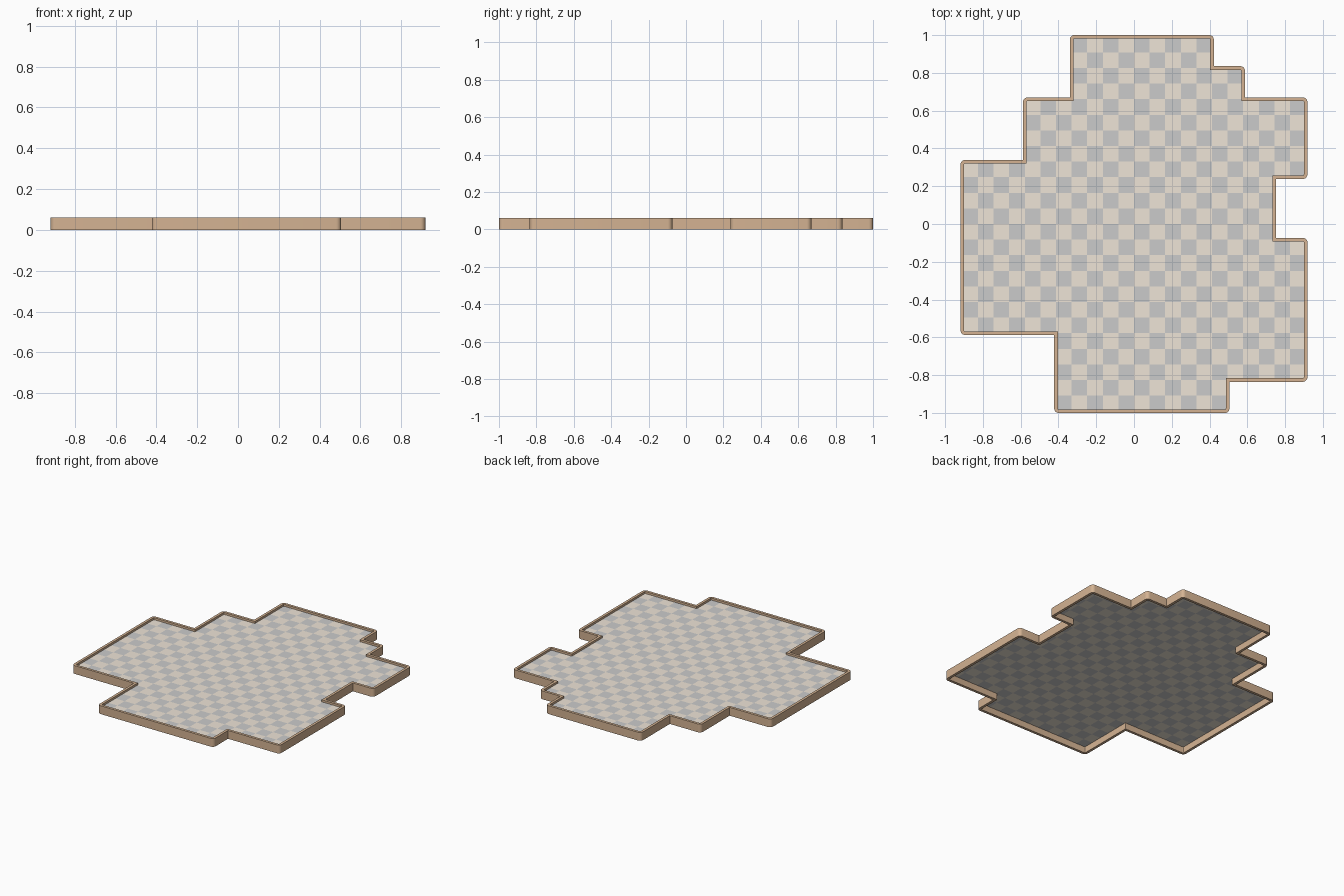
import bpy, bmesh, math
from mathutils import Vector

if "Cube" in bpy.data.objects:
    bpy.data.objects.remove(bpy.data.objects["Cube"])

C = 0.0826          # one square of the map grid
D = 0.0095          # half the wall thickness
R = 0.015           # centre-line radius of outward corners
H = 0.06            # wall height
FLOOR = 0.045

# Outline in grid squares, clockwise from the top left
OUT = [(-4, 12), (5, 12), (5, 10), (7, 10), (7, 8), (11, 8), (11, 3), (9, 3),
       (9, -1), (11, -1), (11, -10), (6, -10), (6, -12), (-5, -12), (-5, -7),
       (-11, -7), (-11, 4), (-7, 4), (-7, 8), (-4, 8)]


def material(name, rgb):
    m = bpy.data.materials.new(name)
    m.diffuse_color = (*rgb, 1)
    m.use_nodes = True
    m.node_tree.nodes["Principled BSDF"].inputs["Base Color"].default_value = m.diffuse_color
    return m


def finish(bm, name, mats):
    me = bpy.data.meshes.new(name)
    bm.to_mesh(me)
    bm.free()
    ob = bpy.data.objects.new(name, me)
    bpy.context.collection.objects.link(ob)
    for m in mats:
        me.materials.append(m)
    return ob


def outline(off):
    """Outline offset outward, with outward corners rounded."""
    pts = []
    for i, p in enumerate(OUT):
        p = Vector(p) * C
        a = (p - Vector(OUT[i - 1]) * C).normalized()
        b = (Vector(OUT[(i + 1) % len(OUT)]) * C - p).normalized()
        na, nb = Vector((-a.y, a.x)), Vector((-b.y, b.x))
        if a.x * b.y - a.y * b.x < 0:
            c = p - (na + nb) * R
            for k in range(7):
                t = k / 6 * math.pi / 2
                pts.append(c + (na * math.cos(t) + nb * math.sin(t)) * (R + off))
        else:
            pts.append(p + (na + nb) * off)
    return pts


def inside(x, y):
    hit = False
    for i, (x1, y1) in enumerate(OUT):
        x0, y0 = OUT[i - 1]
        if (y0 > y) != (y1 > y) and x < x1:
            hit = not hit
    return hit


# Border wall: a rectangular section swept round the outline
bm = bmesh.new()
rings = [[bm.verts.new((p.x, p.y, z)) for p in outline(o)]
         for o, z in ((D, 0), (D, H), (-D, H), (-D, 0))]
n = len(rings[0])
for r in range(4):
    a, b = rings[r], rings[(r + 1) % 4]
    for i in range(n):
        j = (i + 1) % n
        bm.faces.new((a[i], a[j], b[j], b[i]))
bmesh.ops.recalc_face_normals(bm, faces=bm.faces)
wall = finish(bm, "border_wall", [material("wood", (0.66, 0.45, 0.29))])
bpy.context.view_layer.objects.active = wall
wall.select_set(True)
bpy.ops.object.shade_smooth_by_angle(angle=math.radians(30))

# Checkered floor: one quad per square
bm = bmesh.new()
for i in range(-11, 11):
    for j in range(-12, 12):
        if inside(i + 0.5, j + 0.5):
            # keep the squares within the rounded wall corners
            q = [bm.verts.new((x * C * 0.9995, y * C * 0.9995, FLOOR))
                 for x, y in ((i, j), (i + 1, j), (i + 1, j + 1), (i, j + 1))]
            bm.faces.new(q).material_index = (i + j) % 2
bmesh.ops.remove_doubles(bm, verts=bm.verts, dist=1e-4)
finish(bm, "checkered_floor", [material("sand_tile", (0.86, 0.78, 0.68)),
                               material("grey_tile", (0.69, 0.69, 0.69))])
